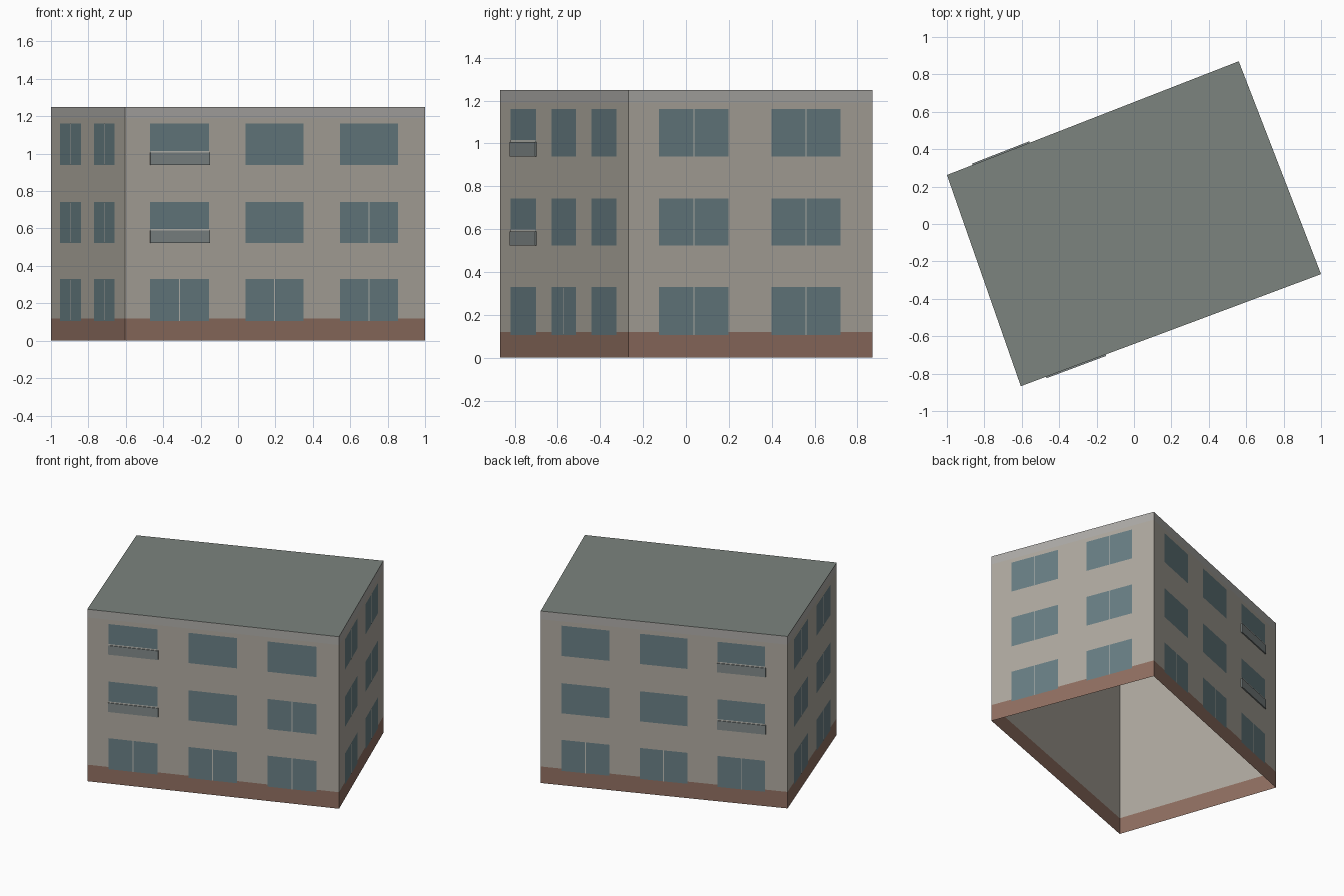
import bpy, bmesh
from mathutils import Vector

if "Cube" in bpy.data.objects:
    bpy.data.objects.remove(bpy.data.objects["Cube"])

# Footprint: front-left, front-right, back-right, back-left (counter-clockwise)
CORNERS = [Vector(p) for p in ((-0.605, -0.867, 0), (1.0, -0.268, 0),
                               (0.56, 0.87, 0), (-1.0, 0.262, 0))]
HEIGHT, PLINTH, BAND = 1.25, 0.12, 1.19
FLOORS = [(0.105, 0.33), (0.523, 0.742), (0.94, 1.16)]
WIDE = [(0.084, 0.28), (0.402, 0.595), (0.716, 0.91)]
SIDE = [(0.125, 0.41), (0.586, 0.868)]
UP = Vector((0, 0, 1))


def material(name, rgb):
    m = bpy.data.materials.new(name)
    m.diffuse_color = (*rgb, 1)
    m.use_nodes = True
    m.node_tree.nodes["Principled BSDF"].inputs["Base Color"].default_value = m.diffuse_color
    return m


WALL = material("plaster", (0.43, 0.40, 0.35))
BASE = material("brick_red", (0.28, 0.16, 0.12))
TRIM = material("trim_grey", (0.42, 0.41, 0.39))
ROOF = material("roof_grey", (0.20, 0.23, 0.21))
GLASS = material("glass_blue", (0.14, 0.21, 0.23))
PANEL = material("balcony_grey", (0.22, 0.25, 0.25))
FRAME = material("frame_light", (0.50, 0.50, 0.46))


def make(name, quads, mat):
    bm = bmesh.new()
    for q in quads:
        bm.faces.new([bm.verts.new(p) for p in q])
    bmesh.ops.remove_doubles(bm, verts=bm.verts, dist=1e-5)
    me = bpy.data.meshes.new(name)
    bm.to_mesh(me)
    bm.free()
    me.materials.append(mat)
    ob = bpy.data.objects.new(name, me)
    bpy.context.collection.objects.link(ob)


def wall_point(side, t, z, out=0.0):
    a, b = CORNERS[side], CORNERS[(side + 1) % 4]
    return a.lerp(b, t) + UP * z + (b - a).cross(UP).normalized() * out


def panel(side, t0, t1, z0, z1, out):
    return [wall_point(side, t, z, out)
            for t, z in ((t0, z0), (t1, z0), (t1, z1), (t0, z1))]


def slab(side, t0, t1, z0, z1, depth):
    # Shallow box standing on the wall, open at the back
    inner, outer = (panel(side, t0, t1, z0, z1, d) for d in (0, depth))
    rim = [[inner[i], inner[(i + 1) % 4], outer[(i + 1) % 4], outer[i]]
           for i in range(4)]
    return [outer] + rim


# Hollow shell: plinth, walls, eaves band and flat roof, open underneath
for name, z0, z1, mat in (("plinth", 0, PLINTH, BASE), ("walls", PLINTH, BAND, WALL),
                          ("eaves_band", BAND, HEIGHT, TRIM)):
    make(name, [panel(s, 0, 1, z0, z1, 0) for s in range(4)], mat)
make("roof", [[c + UP * HEIGHT for c in CORNERS]], ROOF)

# Windows on every side, with balconies on one front and one back column
glass, mullions, balconies, rails = [], [], [], []
for side in range(4):
    spans = WIDE if side % 2 == 0 else SIDE
    for col, (t0, t1) in enumerate(spans):
        for floor, (z0, z1) in enumerate(FLOORS):
            glass.append(panel(side, t0, t1, z0, z1, 0.002))
            if side % 2 or floor == 0 or (side, col, floor) == (0, 2, 1):
                half = 0.003 / (CORNERS[side] - CORNERS[(side + 1) % 4]).length
                mid = (t0 + t1) / 2
                mullions.append(panel(side, mid - half, mid + half, z0, z1, 0.003))
            if floor and (side, col) in ((0, 0), (2, 2)):
                balconies += slab(side, t0, t1 + 0.002, z0, z0 + 0.066, 0.008)
                rails.append(panel(side, t0, t1, z0 + 0.066, z0 + 0.075, 0.003))
make("window_glass", glass, GLASS)
make("window_mullions", mullions, FRAME)
make("balcony_panels", balconies, PANEL)
make("balcony_rails", rails, FRAME)
